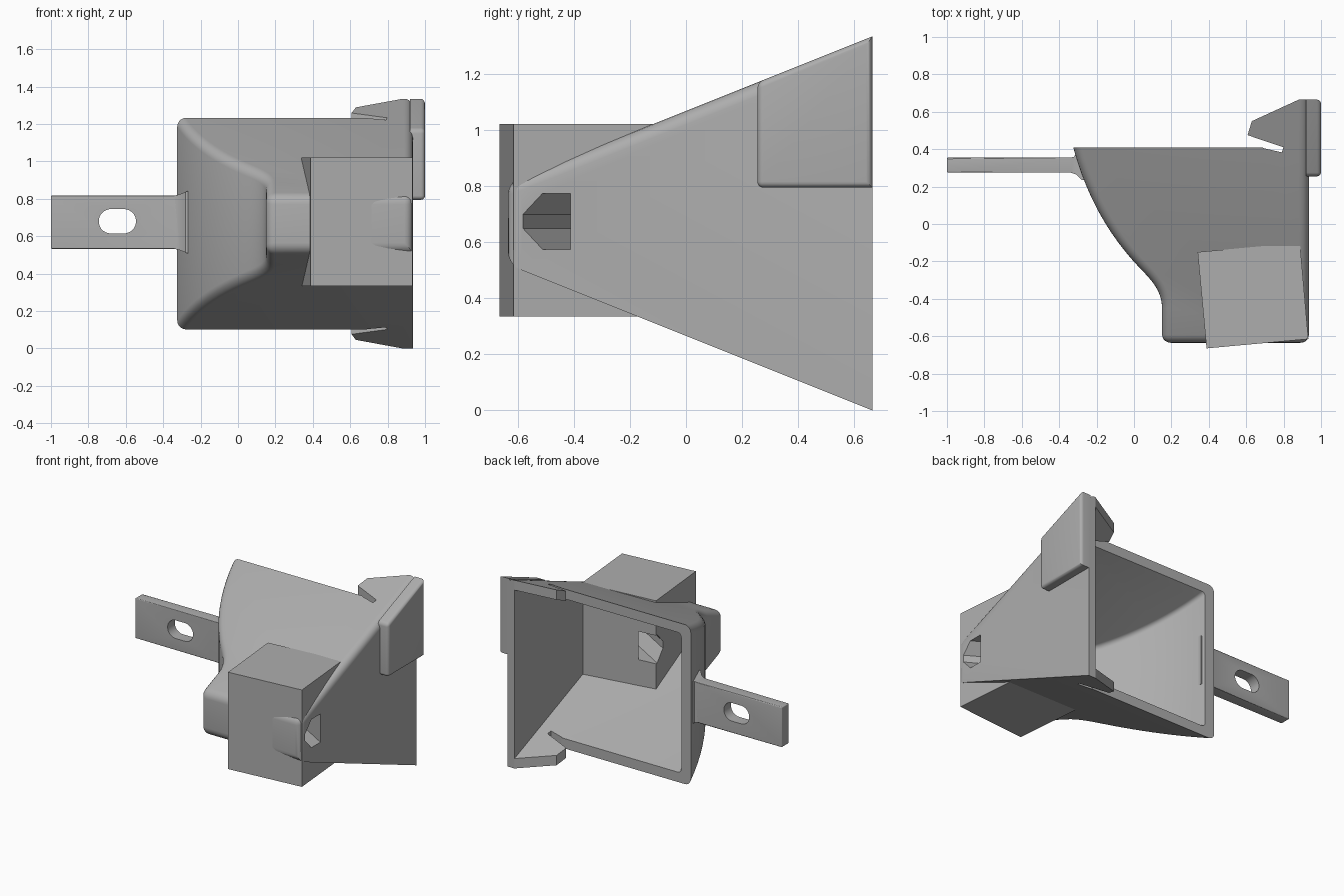
import bpy, bmesh, math
from mathutils import Vector, geometry

if "Cube" in bpy.data.objects:
    bpy.data.objects.remove(bpy.data.objects["Cube"])

grey = bpy.data.materials.new("plain grey")
grey.use_nodes = True
colour = (0.42, 0.42, 0.42, 1)
grey.diffuse_color = colour
grey.node_tree.nodes["Principled BSDF"].inputs["Base Color"].default_value = colour


def top(y):
    return 1.335 - 0.4 * (0.665 - y)


def bottom(y):
    return 0.4 * (0.665 - y)


def solid(name, ring_a, ring_b, rounded=None, radius=0.03):
    """Closed solid between two matching rings; edges picked by a rule are rounded."""
    bm = bmesh.new()
    a = [bm.verts.new(p) for p in ring_a]
    b = [bm.verts.new(p) for p in ring_b]
    bm.faces.new(a)
    bm.faces.new(b)
    for i in range(len(a)):
        j = (i + 1) % len(a)
        bm.faces.new((a[i], a[j], b[j], b[i]))
    bmesh.ops.recalc_face_normals(bm, faces=bm.faces)
    if rounded:
        edges = [e for e in bm.edges if rounded((e.verts[0].co + e.verts[1].co) / 2)]
        bmesh.ops.bevel(bm, geom=edges, offset=radius, segments=5, profile=0.5,
                        affect='EDGES', clamp_overlap=True)
    mesh = bpy.data.meshes.new(name)
    bm.to_mesh(mesh)
    bm.free()
    mesh.materials.append(grey)
    obj = bpy.data.objects.new(name, mesh)
    bpy.context.collection.objects.link(obj)
    return obj


def upright(name, outline, low, high, rounded=None, radius=0.03):
    """Plan outline raised between two heights given as functions of y."""
    return solid(name, [(x, y, low(y)) for x, y in outline],
                 [(x, y, high(y)) for x, y in outline], rounded, radius)


def cut(obj, cutter):
    mod = obj.modifiers.new("cut", 'BOOLEAN')
    mod.operation = 'DIFFERENCE'
    mod.solver = 'EXACT'
    mod.object = cutter
    graph = bpy.context.evaluated_depsgraph_get()
    mesh = bpy.data.meshes.new_from_object(obj.evaluated_get(graph))
    obj.modifiers.clear()
    obj.data = mesh


def curve(points, count):
    return [(p.x, p.y) for p in geometry.interpolate_bezier(
        *[Vector((x, y, 0)) for x, y in points], count)]


# Tapering hood: flared side wall, narrow nose and long flat side plate
flare = curve([(-0.325, 0.41), (-0.25, 0.13), (-0.12, -0.08), (0.04, -0.245)], 12)
flare += curve([(0.04, -0.245), (0.11, -0.315), (0.15, -0.37), (0.15, -0.45)], 8)[1:]
outline = flare + [(0.15, -0.635), (0.935, -0.635), (0.935, 0.665), (0.88, 0.665), (0.88, 0.41)]


def hood_edges(c):
    on_cap = min(abs(c.z - top(c.y)), abs(c.z - bottom(c.y))) < 0.01
    nose = c.y < -0.63
    flared = c.y < 0.405 and c.x < 0.16 and on_cap
    plate_top = c.x > 0.93 and c.y < 0.6 and c.z > 0.9
    return nose or flared or plate_top


hood = upright("hood", outline, bottom, top, hood_edges, 0.045)

# Hollow inside the hood
inner = [(-0.285, 0.5)] + curve(
    [(-0.25, 0.41), (-0.18, 0.16), (-0.05, -0.05), (0.10, -0.215)], 12)
inner += [(0.17, -0.29), (0.21, -0.37), (0.22, -0.45), (0.22, -0.57), (0.88, -0.57), (0.88, 0.5)]
hollow = upright("hollow_cutter", inner, lambda y: bottom(y) + 0.07, lambda y: top(y) - 0.07,
                 lambda c: c.x < 0.215 and c.y < 0.495 and abs(c.z - 0.667) > 0.05, 0.04)
cut(hood, hollow)

# Small notches in the rear rim beside the hooks
notch = upright("notch_cutter", [(0.69, 0.406), (0.79, 0.383), (0.805, 0.43), (0.69, 0.43)],
                lambda y: -0.2, lambda y: 1.6)
cut(hood, notch)

# Skewed block buried in the nose
block = upright("nose_block", [(0.388, -0.665), (0.932, -0.615), (0.887, -0.10), (0.34, -0.15)],
                lambda y: 0.335, lambda y: 1.022)

# Slanted hexagonal passage through plate and block
mid = 0.675
half = [(-0.58, 0.025), (-0.51, 0.1), (-0.41, 0.1)]
hexagon = [(y, mid + h) for y, h in half] + [(y, mid - h) for y, h in reversed(half)]
passage = solid("passage_cutter", [(1.0, y - 0.04, z) for y, z in hexagon],
                [(0.30, y + 0.37, z) for y, z in hexagon])
for part in (hood, block):
    cut(part, passage)

# Raised pad on the outside of the plate
pad = upright("side_pad", [(0.92, 0.255), (1.0, 0.255), (1.0, 0.665), (0.92, 0.665)],
              lambda y: 0.795, top,
              lambda c: c.x > 0.95 and c.y < 0.66 or c.x > 0.99, 0.022)

# Matching hooks above and below the rear opening
hook = [(0.881, 0.665), (0.63, 0.55), (0.607, 0.475), (0.80, 0.41), (0.881, 0.41)]
upper_hook = upright("upper_hook", hook, lambda y: top(y) - 0.07, top)
lower_hook = upright("lower_hook", hook, bottom, lambda y: bottom(y) + 0.07)

# Mounting tab with a flared root and a rounded slot
strip = [(-1, 0.275), (-0.34, 0.275), (-0.31, 0.265), (-0.28, 0.235), (-0.235, 0.235),
         (-0.235, 0.385), (-0.305, 0.385), (-0.32, 0.36), (-0.34, 0.355), (-1, 0.355)]


def flared_z(x):
    return 0.142 + max(0, x + 0.33) * 0.4


tab = solid("mounting_tab", [(x, y, mid - flared_z(x)) for x, y in strip],
            [(x, y, mid + flared_z(x)) for x, y in strip],
            lambda c: c.x < -0.5, 0.03)
slot_ring = []
for i in range(24):
    angle = math.tau * (i + 0.5) / 24
    side = 0.035 if math.cos(angle) > 0 else -0.035
    slot_ring.append((-0.645 + side + 0.065 * math.cos(angle), 0.68 + 0.065 * math.sin(angle)))
slot = solid("slot_cutter", [(x, 0.1, z) for x, z in slot_ring],
             [(x, 0.5, z) for x, z in slot_ring])
cut(tab, slot)

for cutter in (hollow, notch, passage, slot):
    bpy.data.objects.remove(cutter)

# Smooth curved areas while keeping hard edges crisp
bpy.ops.object.select_all(action='DESELECT')
for part in (hood, block, pad, upper_hook, lower_hook, tab):
    part.select_set(True)
bpy.context.view_layer.objects.active = hood
bpy.ops.object.shade_smooth_by_angle(angle=math.radians(30))
